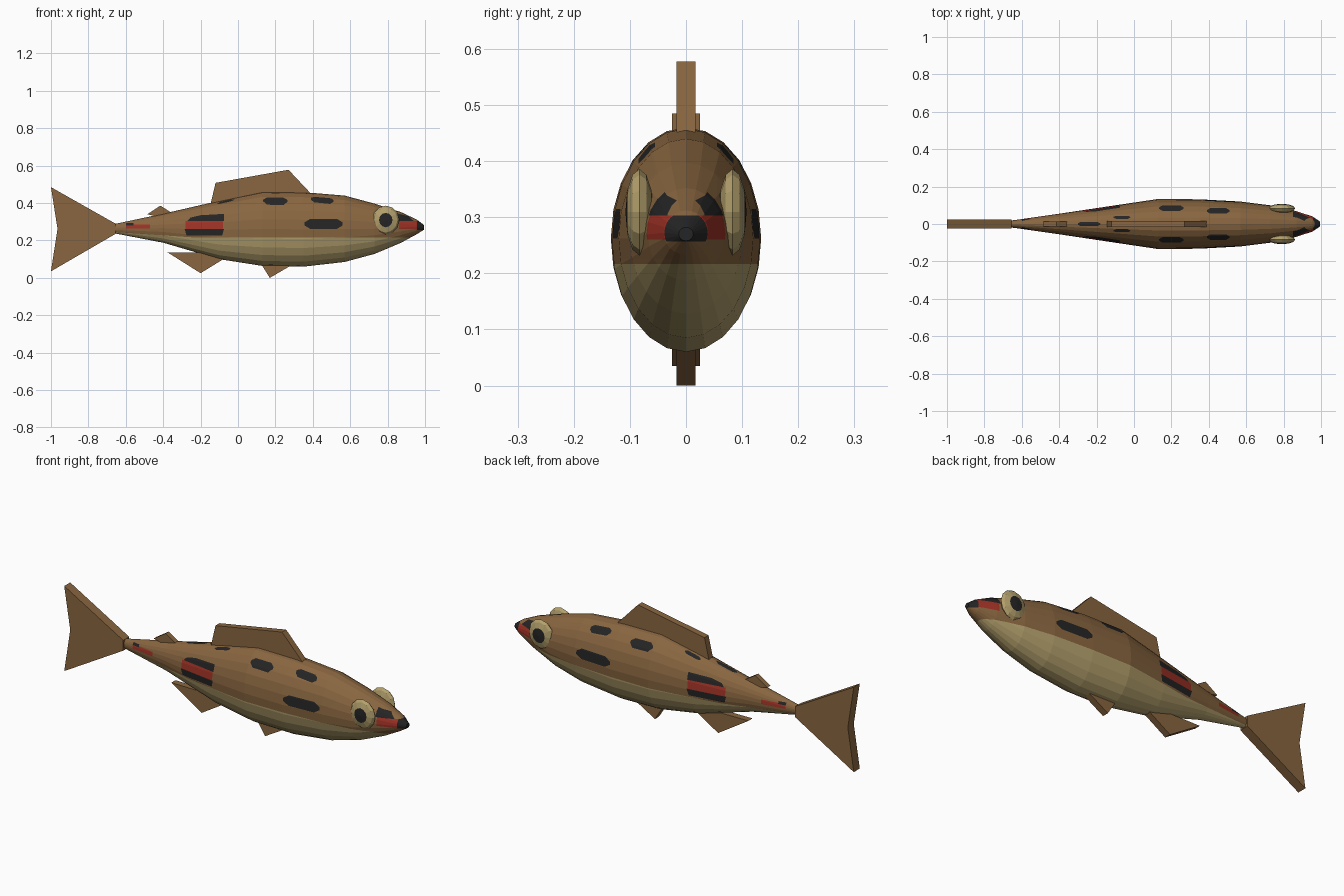
import bpy, bmesh, math
from mathutils import Vector, Matrix

old = bpy.data.objects.get("Cube")
if old:
    bpy.data.objects.remove(old)


def material(name, rgb):
    m = bpy.data.materials.new(name)
    m.use_nodes = True
    m.diffuse_color = (*rgb, 1)
    m.node_tree.nodes["Principled BSDF"].inputs["Base Color"].default_value = (*rgb, 1)
    return m


BROWN, TAN, DARK, RED = range(4)
MATS = [material("brown", (0.25, 0.133, 0.051)),
        material("pale tan", (0.45, 0.35, 0.15)),
        material("near black", (0.018, 0.018, 0.019)),
        material("brick red", (0.35, 0.032, 0.019))]


def finish(bm, name, mats=MATS):
    bmesh.ops.recalc_face_normals(bm, faces=bm.faces)
    me = bpy.data.meshes.new(name)
    bm.to_mesh(me)
    bm.free()
    for m in mats:
        me.materials.append(m)
    ob = bpy.data.objects.new(name, me)
    bpy.context.collection.objects.link(ob)
    return ob


# Body: elliptical rings (x, half width, top, bottom) joined into a loft
STATIONS = [(-0.66, 0.018, 0.288, 0.238), (-0.4, 0.055, 0.343, 0.188),
            (-0.1, 0.1, 0.412, 0.1), (0.13, 0.134, 0.46, 0.064),
            (0.35, 0.132, 0.458, 0.06), (0.57, 0.12, 0.44, 0.085),
            (0.73, 0.1, 0.397, 0.128), (0.87, 0.068, 0.352, 0.187),
            (0.955, 0.04, 0.312, 0.233), (0.995, 0.013, 0.282, 0.258)]
SIDES = 24
bm = bmesh.new()
rings = []
for x, w, top, bottom in STATIONS:
    ring = []
    for i in range(SIDES):
        a = math.tau * i / SIDES
        z = (top + bottom) / 2 + (top - bottom) / 2 * math.cos(a)
        ring.append(bm.verts.new((x, w * math.sin(a), z)))
    rings.append(ring)
for r, s in zip(rings, rings[1:]):
    for i in range(SIDES):
        j = (i + 1) % SIDES
        bm.faces.new((r[i], r[j], s[j], s[i]))
bm.faces.new(rings[0])
bm.faces.new(rings[-1])


def paint(points, mat, axis=2):
    """Cut a convex counter-clockwise outline into the skin and colour it.
    Outline is in x and z (axis 2, both flanks) or x and y (axis 1, the back)."""
    tests = []

    def inside():
        return [f for f in bm.faces if (axis == 2 or f.calc_center_median().z > 0.3)
                and all((f.calc_center_median() - co).dot(n) > 0 for co, n in tests)]

    for (a, b), (c, d) in zip(points, points[1:] + points[:1]):
        co, n = Vector((a, 0, 0)), Vector((b - d, 0, 0))
        co[axis], n[axis] = b, c - a
        n.normalize()
        faces = inside()
        geom = faces + list({e for f in faces for e in f.edges}) \
            + list({v for f in faces for v in f.verts})
        bmesh.ops.bisect_plane(bm, geom=geom, dist=1e-5, plane_co=co, plane_no=n)
        tests.append((co, n))
    for f in inside():
        f.material_index = mat


def box(x0, x1, b0, b1):
    return [(x0, b0), (x1, b0), (x1, b1), (x0, b1)]


def blotch(x0, x1, b0, b1):
    c, h = (x1 - x0) * 0.15, (b1 - b0) * 0.35
    return [(x0 + c, b0), (x1 - c, b0), (x1, b0 + h), (x1, b1 - h),
            (x1 - c, b1), (x0 + c, b1), (x0, b1 - h), (x0, b0 + h)]


# Pale belly, rising slightly toward the tail
paint(box(-0.25, 1.1, -0.1, 0.217), TAN)
paint([(-0.7, -0.1), (-0.25, -0.1), (-0.25, 0.217), (-0.7, 0.248)], TAN)

# Flank markings
paint(blotch(0.355, 0.56, 0.262, 0.315), DARK)
paint(box(-0.28, -0.08, 0.26, 0.305), RED)
paint([(-0.27, 0.305), (-0.075, 0.305), (-0.075, 0.342), (-0.2, 0.335), (-0.255, 0.322)], DARK)
paint([(-0.275, 0.226), (-0.085, 0.226), (-0.075, 0.26), (-0.285, 0.26)], DARK)
paint(box(-0.6, -0.47, 0.263, 0.285), RED)
paint(box(-0.6, -0.56, 0.28, 0.293), DARK)

# Head markings
paint(box(0.86, 0.957, 0.26, 0.303), RED)
paint([(0.85, 0.303), (0.94, 0.303), (0.91, 0.33), (0.85, 0.345)], DARK)
paint(box(0.957, 1.1, 0.257, 0.303), DARK)

# Spots along the back
for s in (-1, 1):
    for x0, x1, y0, y1 in ((0.135, 0.265, 0.07, 0.1), (0.39, 0.51, 0.055, 0.085),
                           (-0.11, -0.02, 0.028, 0.044)):
        lo, hi = sorted((s * y0, s * y1))
        paint(blotch(x0, x1, lo, hi), DARK, axis=1)
paint(blotch(-0.3, -0.18, -0.012, 0.012), DARK, axis=1)
finish(bm, "body")


# Fins: flat slabs from side outlines
def slab(name, outline, half):
    b = bmesh.new()
    face = b.faces.new([b.verts.new((x, -half, z)) for x, z in outline])
    out = bmesh.ops.extrude_face_region(b, geom=[face])
    moved = [v for v in out["geom"] if isinstance(v, bmesh.types.BMVert)]
    bmesh.ops.translate(b, verts=moved, vec=(0, 2 * half, 0))
    finish(b, name, [MATS[BROWN]])


slab("tail_fin", [(-1, 0.485), (-0.965, 0.262), (-1, 0.035), (-0.655, 0.235), (-0.655, 0.29)], 0.025)
slab("dorsal_fin", [(-0.15, 0.38), (-0.12, 0.508), (0.27, 0.578), (0.395, 0.445), (0.1, 0.4)], 0.017)
slab("small_back_fin", [(-0.485, 0.34), (-0.415, 0.386), (-0.35, 0.345), (-0.4, 0.32)], 0.013)
slab("rear_belly_fin", [(-0.378, 0.137), (-0.2, 0.025), (-0.07, 0.105), (-0.15, 0.135)], 0.017)
slab("front_belly_fin", [(0.12, 0.08), (0.17, 0.0), (0.29, 0.07)], 0.017)

# Eyes: flattened spheres with dark outer caps
for name, s in (("front_eye", -1), ("back_eye", 1)):
    b = bmesh.new()
    bmesh.ops.create_uvsphere(b, u_segments=12, v_segments=6, radius=1)
    bmesh.ops.rotate(b, verts=b.verts, matrix=Matrix.Rotation(math.pi / 2, 3, "X"))
    for f in b.faces:
        f.material_index = DARK if f.calc_center_median().y * s > 0.88 else TAN
    bmesh.ops.scale(b, verts=b.verts, vec=(0.072, 0.025, 0.077))
    bmesh.ops.translate(b, verts=b.verts, vec=(0.79, s * 0.083, 0.309))
    finish(b, name)
